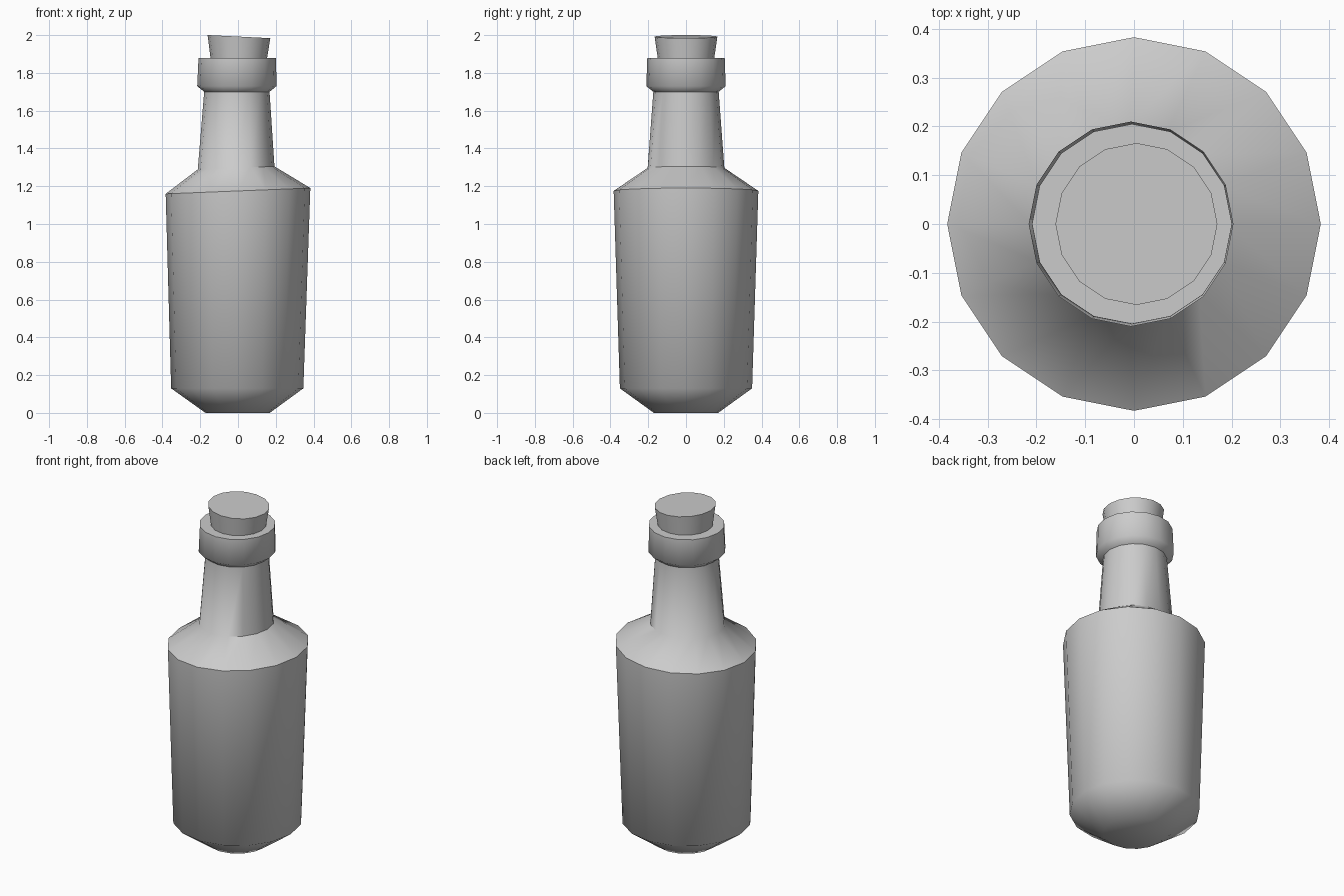
import bpy, bmesh
from math import cos, sin, pi, radians

if "Cube" in bpy.data.objects:
    bpy.data.objects.remove(bpy.data.objects["Cube"], do_unlink=True)

SIDES = 16

grey = bpy.data.materials.new("plain grey")
grey.use_nodes = True
colour = (0.6, 0.6, 0.6, 1)
grey.diffuse_color = colour
grey.node_tree.nodes["Principled BSDF"].inputs["Base Color"].default_value = colour


def turned(name, rings):
    """Stack rings of (centre x, radius, height, tilt along x) and cap both ends."""
    bm = bmesh.new()
    loops = []
    for cx, r, z, tilt in rings:
        loop = []
        for i in range(SIDES):
            a = 2 * pi * i / SIDES
            dx = r * cos(a)
            loop.append(bm.verts.new((cx + dx, r * sin(a), z + tilt * dx)))
        loops.append(loop)
    for low, high in zip(loops, loops[1:]):
        for i in range(SIDES):
            j = (i + 1) % SIDES
            bm.faces.new((low[i], low[j], high[j], high[i]))
    bm.faces.new(loops[0][::-1])
    bm.faces.new(loops[-1])
    mesh = bpy.data.meshes.new(name)
    bm.to_mesh(mesh)
    bm.free()
    mesh.materials.append(grey)
    obj = bpy.data.objects.new(name, mesh)
    bpy.context.collection.objects.link(obj)
    bpy.ops.object.select_all(action='DESELECT')
    obj.select_set(True)
    bpy.context.view_layer.objects.active = obj
    bpy.ops.object.shade_smooth_by_angle(angle=radians(53))
    return obj


# Bottle: base, body, slightly crooked shoulder, neck and collar
turned("bottle", [
    (-0.002, 0.17, 0.0, 0),
    (-0.004, 0.35, 0.13, 0),
    (0, 0.383, 1.175, 0.04),
    (-0.01, 0.203, 1.297, 0.04),
    (-0.006, 0.173, 1.70, 0),
    (-0.006, 0.21, 1.73, 0),
    (-0.004, 0.205, 1.88, 0),
])

# Cork with a tilted top
turned("cork", [
    (0.004, 0.147, 1.86, 0),
    (0.005, 0.166, 1.992, -0.05),
])
